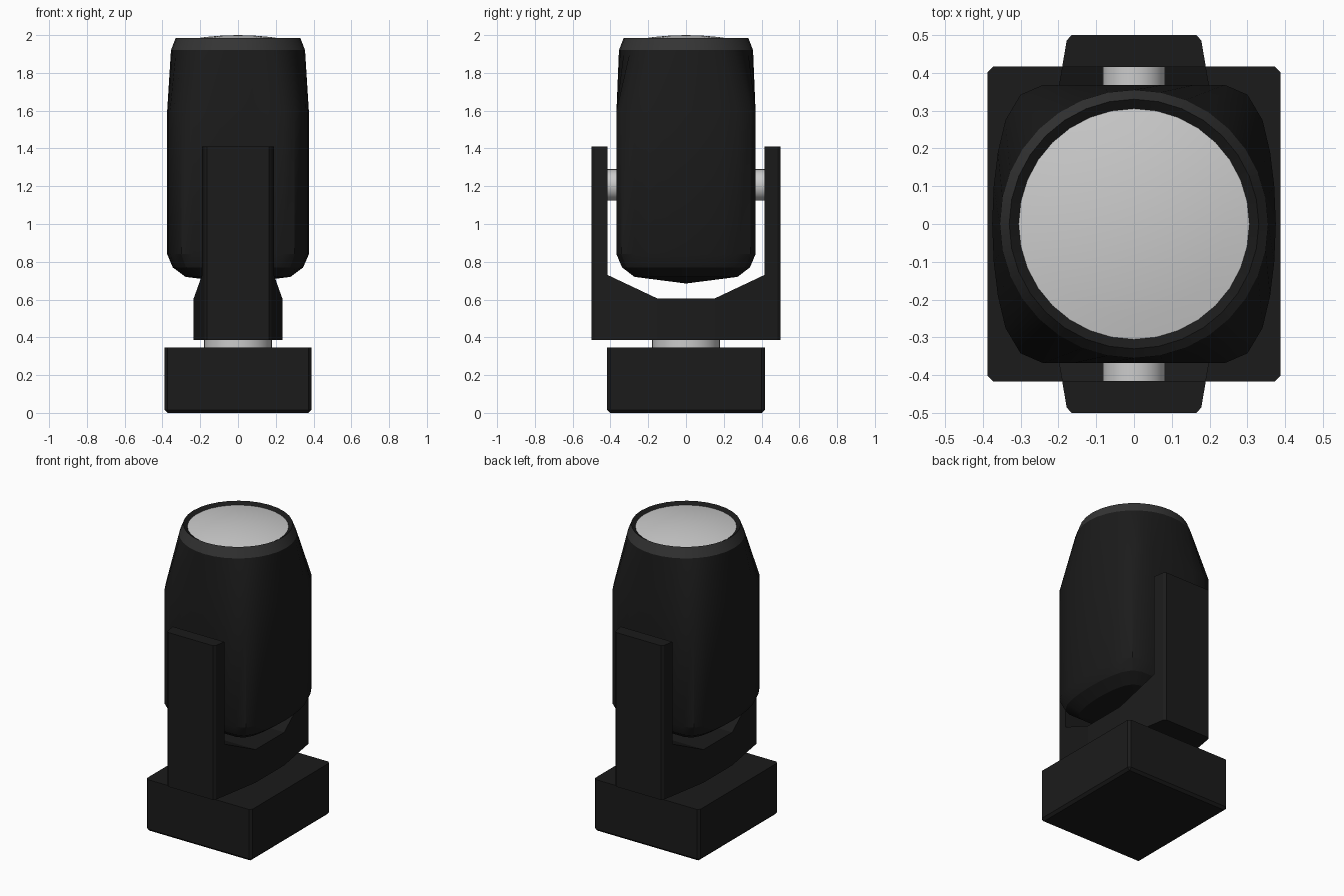
import bpy, bmesh, math

if "Cube" in bpy.data.objects:
    bpy.data.objects.remove(bpy.data.objects["Cube"])


def material(name, v):
    m = bpy.data.materials.new(name)
    m.diffuse_color = (v, v, v, 1)
    m.use_nodes = True
    m.node_tree.nodes["Principled BSDF"].inputs["Base Color"].default_value = m.diffuse_color
    return m


BLACK = material("black_plastic", 0.011)
CHARCOAL = material("charcoal_trim", 0.035)
N = 32


def finish(name, bm, mat=None, smooth=None):
    bmesh.ops.recalc_face_normals(bm, faces=bm.faces)
    me = bpy.data.meshes.new(name)
    bm.to_mesh(me)
    bm.free()
    ob = bpy.data.objects.new(name, me)
    bpy.context.collection.objects.link(ob)
    if mat:
        me.materials.append(mat)
    if smooth:
        bpy.ops.object.select_all(action='DESELECT')
        ob.select_set(True)
        bpy.context.view_layer.objects.active = ob
        bpy.ops.object.shade_smooth_by_angle(angle=math.radians(smooth))
    return ob


def loft(name, rings, mat=None, smooth=None, start=None, end=None):
    """Skin closed rings; start/end are True for a flat cap or a point for a fan."""
    bm = bmesh.new()
    vs = [[bm.verts.new(p) for p in r] for r in rings]
    n = len(rings[0])
    for a, b in zip(vs, vs[1:]):
        for i in range(n):
            j = (i + 1) % n
            bm.faces.new((a[i], a[j], b[j], b[i]))
    for ring, cap in ((vs[0], start), (vs[-1], end)):
        if cap is True:
            bm.faces.new(ring)
        elif cap:
            tip = bm.verts.new(cap)
            for i in range(n):
                bm.faces.new((ring[i], ring[(i + 1) % n], tip))
    bmesh.ops.remove_doubles(bm, verts=bm.verts, dist=1e-5)
    bmesh.ops.dissolve_degenerate(bm, edges=bm.edges, dist=1e-5)
    return finish(name, bm, mat, smooth)


def circle(r, z):
    return [(r * math.cos(2 * math.pi * i / N), r * math.sin(2 * math.pi * i / N), z)
            for i in range(N)]


# Base box with small bevels
bm = bmesh.new()
bmesh.ops.create_cube(bm, size=1)
for v in bm.verts:
    v.co = (v.co.x * 0.776, v.co.y * 0.834, (v.co.z + 0.5) * 0.345)
edges = [e for e in bm.edges if any(v.co.z < 0.1 for v in e.verts)]
bmesh.ops.bevel(bm, geom=edges, offset=0.016, segments=1, affect='EDGES')
finish("base", bm, BLACK)

# Pan pivot between base and yoke
loft("pan_pivot", [circle(0.18, 0.335), circle(0.18, 0.395)], None, 30, True, True)

# Yoke: sections along y given as (y, half width, top height)
half = [(0.5, 0.165, 1.41), (0.485, 0.178, 1.41), (0.415, 0.19, 1.41),
        (0.415, 0.19, 0.73), (0.15, 0.235, 0.605)]
stations = [(-y, w, t) for y, w, t in half] + half[::-1]
loft("yoke", [[(-w, y, 0.385), (w, y, 0.385), (w, y, t), (-w, y, t)]
              for y, w, t in stations], BLACK, None, True, True)

# Tilt pins on both sides
for side, s in (("front", -1), ("back", 1)):
    loft(side + "_tilt_pin",
         [[(x, s * y, 1.207 + z) for x, z, _ in circle(0.083, 0)] for y in (0.36, 0.42)],
         None, 30, True, True)

# Head: squarish section that blends to a circle at the top
quarter = [(0.375, 0), (0.371, 0.1), (0.36, 0.19), (0.34, 0.275),
           (0.30, 0.342), (0.24, 0.368), (0.16, 0.368), (0.08, 0.368)]
mirrored = [(-x, y) for x, y in [(0, 0.368)] + quarter[:0:-1]]
upper = quarter + mirrored
section = upper + [(-x, -y) for x, y in upper]


def squarish(k, z):
    return [(x * k, y * k, z) for x, y in section]


loft("head_shell", [squarish(0.74, 0.72), squarish(0.92, 0.77), squarish(1, 0.84),
                    squarish(1, 1.6), circle(0.355, 1.92)],
     BLACK, 25, start=(0, 0, 0.685))

# Trim ring around the lens
loft("lens_ring", [circle(0.355, 1.92), circle(0.33, 1.985)], CHARCOAL, 30)
loft("lens_recess", [circle(0.33, 1.985), circle(0.305, 1.968)], BLACK, 30)

# Shallow domed lens
dome = [circle(0.305 * t, 2.0 - 0.032 * t * t) for t in (1, 0.8, 0.55, 0.28)]
loft("lens", dome, None, 40, end=(0, 0, 2.0))
